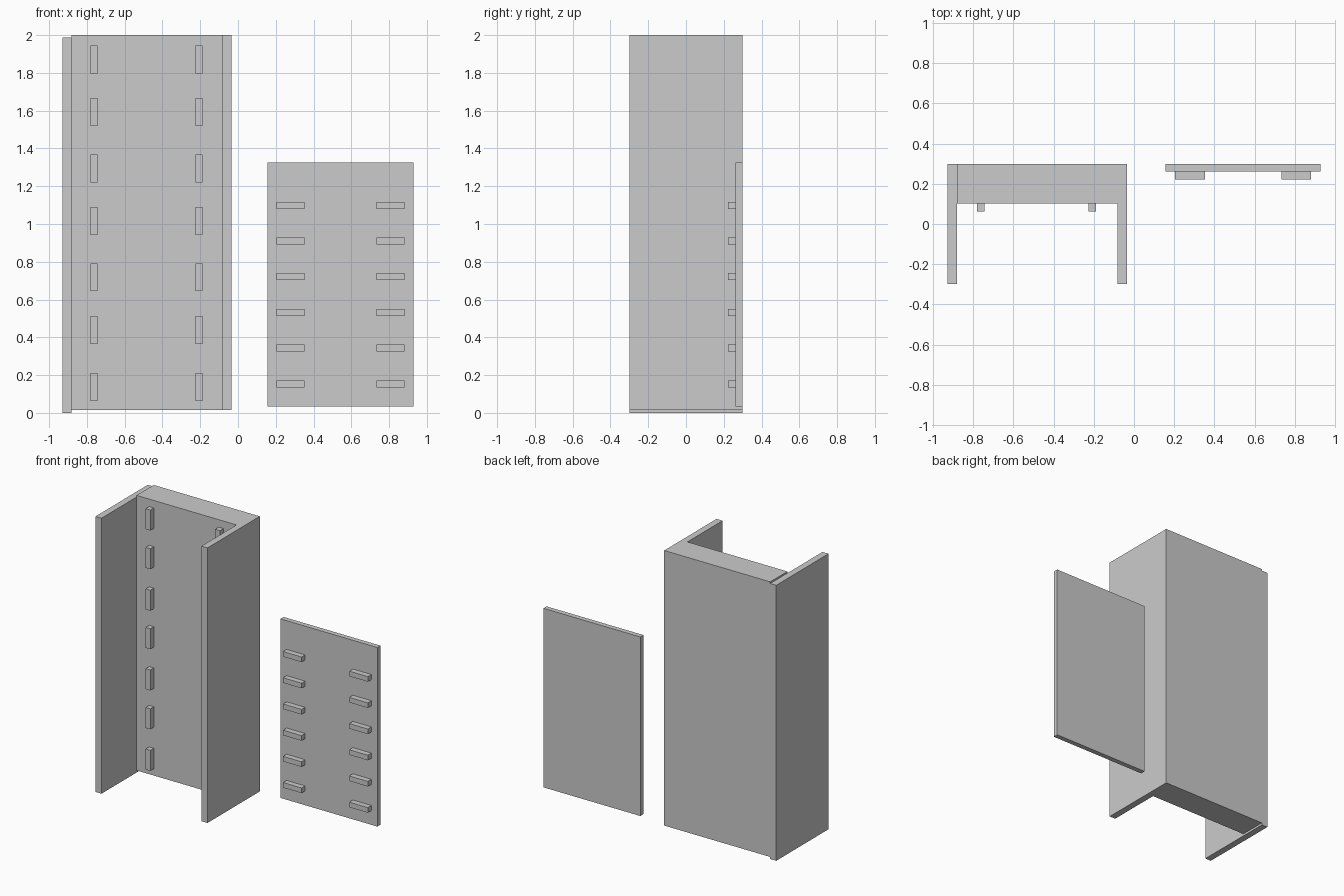
import bpy, bmesh

if "Cube" in bpy.data.objects:
    bpy.data.objects.remove(bpy.data.objects["Cube"])


def extrude_profile(name, points, z0, z1):
    """Vertical prism from an xy outline (counter-clockwise)."""
    bm = bmesh.new()
    face = bm.faces.new([bm.verts.new((x, y, z0)) for x, y in points])
    ext = bmesh.ops.extrude_face_region(bm, geom=[face])
    bmesh.ops.translate(bm, vec=(0, 0, z1 - z0),
                        verts=[g for g in ext["geom"] if isinstance(g, bmesh.types.BMVert)])
    bmesh.ops.recalc_face_normals(bm, faces=bm.faces)
    mesh = bpy.data.meshes.new(name)
    bm.to_mesh(mesh)
    bm.free()
    obj = bpy.data.objects.new(name, mesh)
    bpy.context.collection.objects.link(obj)
    return obj


def box(name, x, y, z):
    return extrude_profile(name, [(x[0], y[0]), (x[1], y[0]), (x[1], y[1]), (x[0], y[1])], *z)


D = 0.298          # half depth
BACK_Y = 0.102     # front of the thick back
BOARD_Y = 0.262    # front of the loose board
PEG = 0.04         # how far cleats stand out

# L-shaped thick back with right wall
extrude_profile("back_and_right_wall",
                [(-0.881, BACK_Y), (-0.083, BACK_Y), (-0.083, -D),
                 (-0.035, -D), (-0.035, D), (-0.881, D)], 0.015, 2.0)

# Left wall, set slightly lower
box("left_wall", (-0.929, -0.881), (-D, D), (0, 1.988))

# Upright cleats in two columns on the back
for z in (0.138, 0.438, 0.718, 1.016, 1.293, 1.593, 1.872):
    for side, x in (("left", -0.762), ("right", -0.207)):
        box(f"upright_cleat_{side}", (x - 0.0185, x + 0.0185),
            (BACK_Y - PEG, BACK_Y), (z - 0.074, z + 0.074))

# Separate flat board
box("loose_board", (0.156, 0.929), (BOARD_Y, D), (0.033, 1.325))

# Horizontal cleats in two columns on the board
for i in range(6):
    z = 0.154 + i * 0.189
    for side, x in (("left", 0.278), ("right", 0.807)):
        box(f"level_cleat_{side}", (x - 0.074, x + 0.074),
            (BOARD_Y - PEG, BOARD_Y), (z - 0.0185, z + 0.0185))
